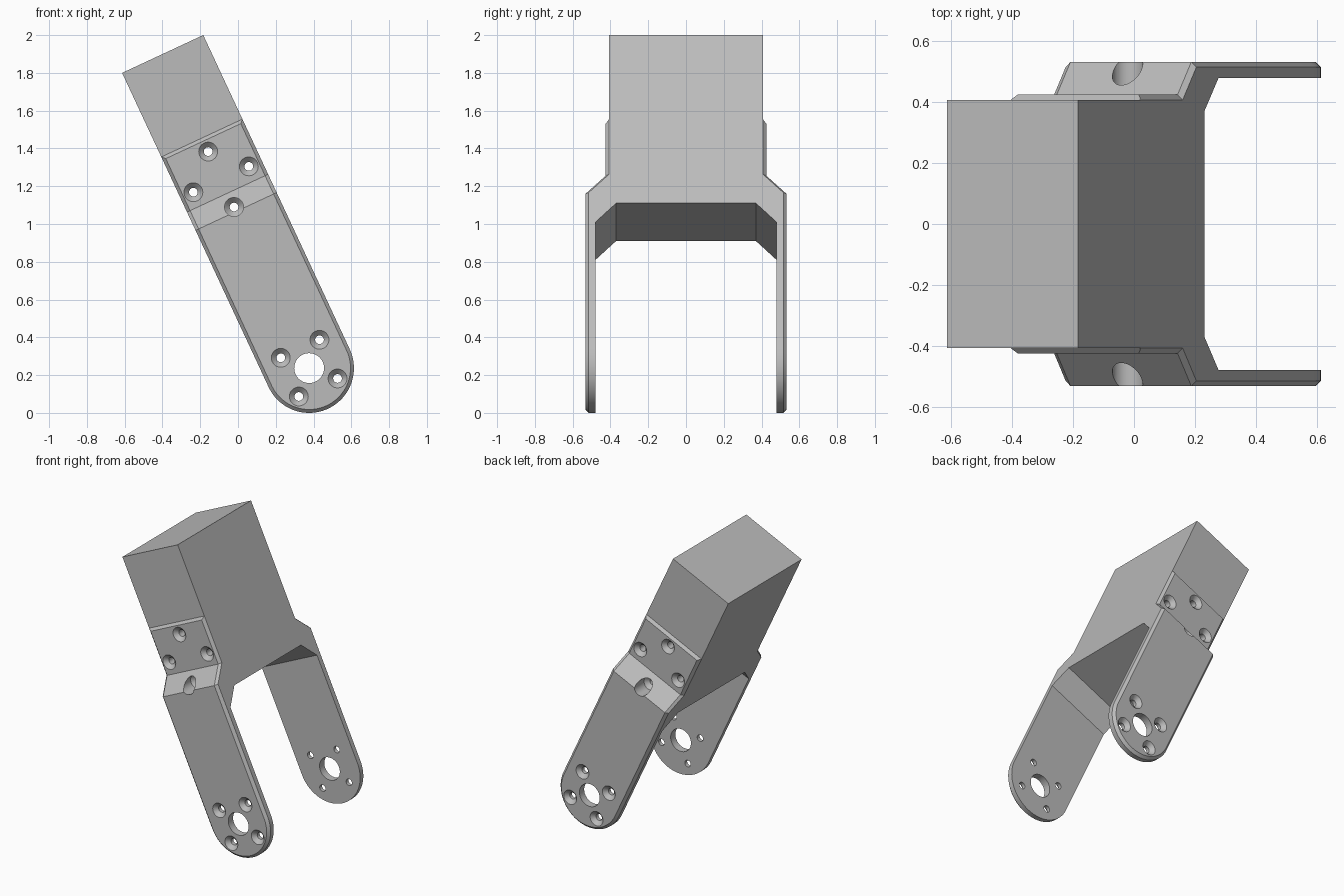
import bpy, bmesh, math

if "Cube" in bpy.data.objects:
    bpy.data.objects.remove(bpy.data.objects["Cube"])

R = 0.237          # half width of the link
TOP = 1.835        # upper end, measured along the link from the pivot
CH = 0.018         # edge chamfer
PAD_TOP = 1.344    # upper end of the raised side pads
TILT = math.radians(-25)
PIVOT = (0.3767, 0, 0.237)

grey = bpy.data.materials.new("grey plastic")
grey.diffuse_color = (0.50, 0.50, 0.50, 1)
grey.use_nodes = True
grey.node_tree.nodes["Principled BSDF"].inputs["Base Color"].default_value = grey.diffuse_color


def make(name, bm, helper=False):
    bmesh.ops.recalc_face_normals(bm, faces=bm.faces)
    me = bpy.data.meshes.new(name)
    bm.to_mesh(me)
    bm.free()
    me.materials.append(grey)
    ob = bpy.data.objects.new(name, me)
    bpy.context.collection.objects.link(ob)
    ob.hide_render = helper
    ob.hide_viewport = False
    return ob


def loft(bm, rings, caps=True):
    """Skin a list of equal-length closed rings of points."""
    vs = [[bm.verts.new(p) for p in ring] for ring in rings]
    n = len(vs[0])
    for a, b in zip(vs, vs[1:]):
        for i in range(n):
            j = (i + 1) % n
            bm.faces.new((a[i], a[j], b[j], b[i]))
    if caps:
        bm.faces.new(vs[0])
        bm.faces.new(vs[-1])
    return vs


def half_outline(r, top, levels, seg=24):
    """Right-hand edge of the round-ended outline, bottom to top."""
    arc = [(r * math.sin(a), -r * math.cos(a))
           for a in (math.pi / 2 * i / seg for i in range(seg))]
    return arc + [(r, v) for v in levels] + [(r, top)]


# Fork body: side profile extruded across, then trimmed to a round-ended outline
half = [(0.407, TOP), (0.407, 1.022), (0.515, 0.915), (0.515, -0.3),
        (0.48, -0.3), (0.48, 0.742), (0.37, 0.853)]
profile = half + [(-y, v) for y, v in reversed(half)]
bm = bmesh.new()
loft(bm, [[(u, y, v) for y, v in profile] for u in (-0.3, 0.3)])
body = make("fork_body", bm)

right = half_outline(R, 2.2, [0])
outline = right + [(-u, v) for u, v in reversed(right[1:])]
bm = bmesh.new()
loft(bm, [[(u, y, v) for u, v in outline] for y in (-1, 1)])
trim = make("outline_trim", bm, True)


# Chamfered outer skin on each side, following the bend of the arm
def bend(v):
    return 0.515 - 0.108 * min(1, max(0, (v - 0.915) / 0.107))


def skin(side):
    levels = [0, 0.915, 1.022]
    bm = bmesh.new()
    ladders = []
    for r, top, dy in ((R, PAD_TOP, 0), (R - CH, PAD_TOP - CH, CH)):
        h = half_outline(r, top, levels)
        ring = h + [(-u, v) for u, v in reversed(h[1:])]
        ladders.append([(u, side * (bend(v) + dy), v) for u, v in ring])
    for vs in loft(bm, ladders, caps=False):
        n, k = len(vs), len(vs) // 2    # ring is mirrored: i pairs with n - i
        bm.faces.new([vs[i] for i in range(k - 1)] +
                     [vs[i] for i in range(n - k + 2, n)])
        for i in (k - 2, k - 1):
            bm.faces.new((vs[i], vs[i + 1], vs[n - i - 1], vs[n - i]))
    return make("arm_skin", bm, True)


skins = [skin(s) for s in (-1, 1)]


# Holes: turned cutters running right through both sides
def lathe(bm, u, v, prof, seg=32):
    loft(bm, [[(u + r * math.cos(2 * math.pi * i / seg), y,
                v + r * math.sin(2 * math.pi * i / seg)) for i in range(seg)]
              for r, y in prof])


def screw(bm, u, v, face):
    d = 0.027
    lathe(bm, u, v, [(0.05, -0.8), (0.05, -face), (0.023, d - face),
                     (0.023, face - d), (0.05, face), (0.05, 0.8)])


bm = bmesh.new()
lathe(bm, 0, 0, [(0.079, -0.8), (0.079, 0.8)], 48)
for su, sv in ((1, 1), (1, -1), (-1, 1), (-1, -1)):
    screw(bm, su * 0.113, sv * 0.113, 0.533)
for du, dv in ((1, 0), (-1, 0), (0, 1), (0, -1)):
    screw(bm, du * 0.162, 1.103 + dv * 0.162, 0.425)
holes = make("hole_cutters", bm, True)

# Combine everything into one solid
for op, ob in (('INTERSECT', trim), ('UNION', skins[0]), ('UNION', skins[1]),
               ('DIFFERENCE', holes)):
    m = body.modifiers.new(op.lower(), 'BOOLEAN')
    m.operation, m.solver, m.object = op, 'EXACT', ob
dg = bpy.context.evaluated_depsgraph_get()
solid = bpy.data.meshes.new_from_object(body.evaluated_get(dg))
body.modifiers.clear()
body.data = solid
solid.materials.clear()
solid.materials.append(grey)
for p in solid.polygons:
    p.material_index = 0
for ob in (trim, holes, *skins):
    bpy.data.objects.remove(ob)

# Smooth the rounds, then tilt the link into place
bpy.context.view_layer.objects.active = body
body.select_set(True)
bpy.ops.object.shade_smooth_by_angle(angle=math.radians(25))
body.rotation_euler = (0, TILT, 0)
body.location = PIVOT
